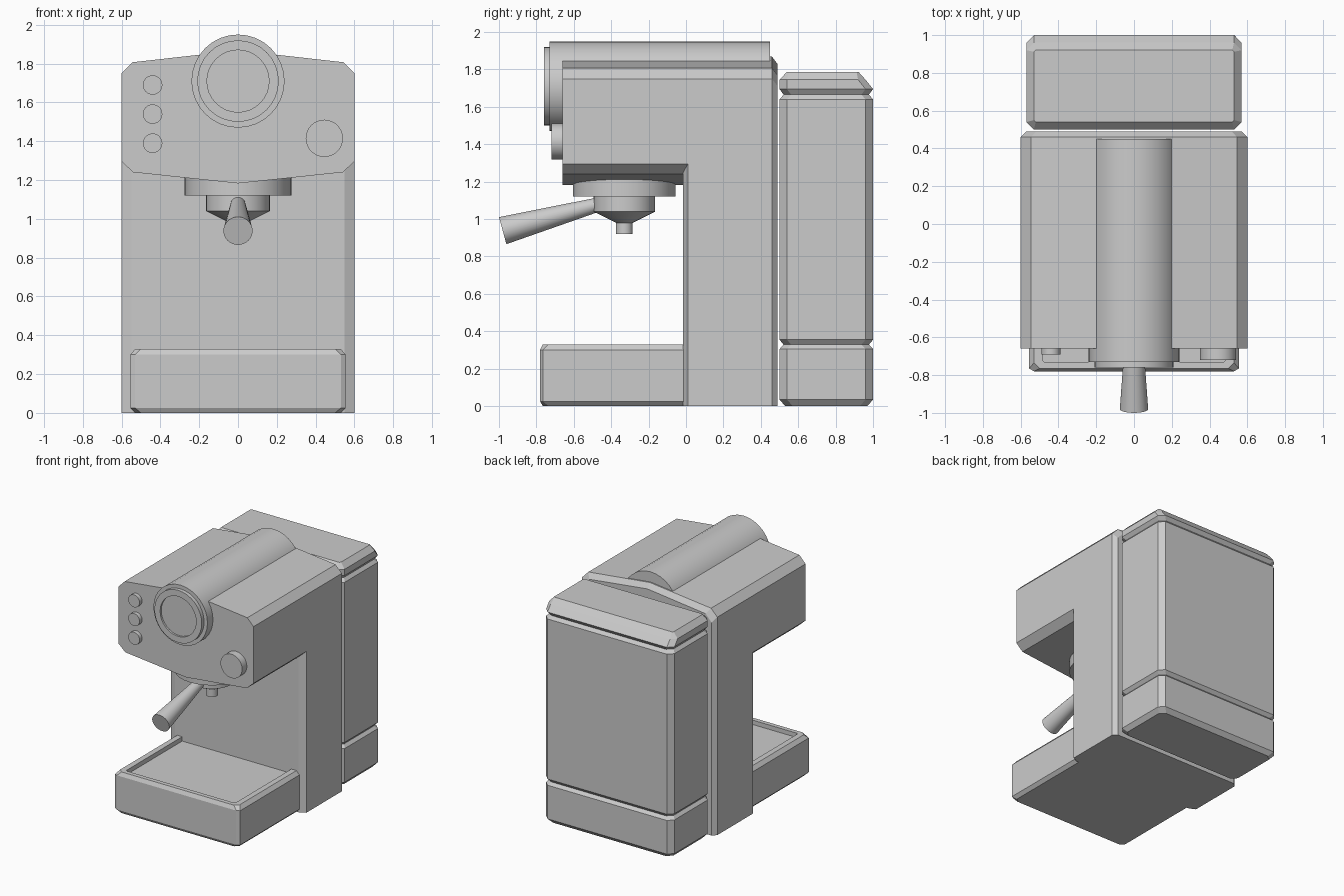
import bpy, bmesh
from math import pi, sin, cos, radians
from mathutils import Vector

if "Cube" in bpy.data.objects:
    bpy.data.objects.remove(bpy.data.objects["Cube"])


def loft(name, rings, smooth=False):
    """Skin equal-length point rings and cap both ends."""
    bm = bmesh.new()
    vr = [[bm.verts.new(p) for p in ring] for ring in rings]
    n = len(vr[0])
    for a, b in zip(vr, vr[1:]):
        for i in range(n):
            j = (i + 1) % n
            bm.faces.new((a[i], a[j], b[j], b[i]))
    bm.faces.new(vr[0][::-1])
    bm.faces.new(vr[-1])
    bmesh.ops.recalc_face_normals(bm, faces=bm.faces)
    me = bpy.data.meshes.new(name)
    bm.to_mesh(me)
    bm.free()
    ob = bpy.data.objects.new(name, me)
    bpy.context.collection.objects.link(ob)
    if smooth:
        bpy.ops.object.select_all(action='DESELECT')
        ob.select_set(True)
        bpy.context.view_layer.objects.active = ob
        bpy.ops.object.shade_smooth_by_angle(angle=radians(30))
    return ob


def rect(w, y0, y1, z, cx=0.03, cy=0.03):
    """Horizontal rectangle of half width w with chamfered corners."""
    half = [(w - cx, y0), (w, y0 + cy), (w, y1 - cy), (w - cx, y1)]
    return [(x, y, z) for x, y in half] + [(-x, y, z) for x, y in half[::-1]]


def turned(name, origin, axis, profile, segs=32):
    """Revolve (distance along axis, radius) pairs."""
    o, d = Vector(origin), Vector(axis).normalized()
    u = Vector((1, 0, 0)) if abs(d.x) < 0.5 else Vector((0, 0, 1))
    v = d.cross(u)
    return loft(name, [[o + d * t + (u * cos(2 * pi * i / segs) + v * sin(2 * pi * i / segs)) * r
                        for i in range(segs)] for t, r in profile], True)


# Column: small chamfers at front and back vertical edges
half = [(0.55, -0.015), (0.6, 0.01), (0.6, 0.46), (0.57, 0.49)]
foot = half + [(-x, y) for x, y in half[::-1]]
loft("column", [[(x, y, z) for x, y in foot] for z in (0, 1.295)])

# Head: front profile pushed backwards, back edge chamfered
right = [(0, 1.183), (0.54, 1.24), (0.6, 1.295), (0.6, 1.75), (0.545, 1.807), (0, 1.868)]
prof = right + [(-x, z) for x, z in right[-2:0:-1]]
loft("head", [[(x, -0.66, z) for x, z in prof],
              [(x, 0.46, z) for x, z in prof],
              [(x * 0.95, 0.49, z - (0.04 if z > 1.5 else 0)) for x, z in prof]])

# Boiler barrel with gauge bezel at the front
turned("barrel", (0, 0.45, 1.71), (0, -1, 0), [(0, 0.24), (1.18, 0.24)])
turned("gauge", (0, -0.72, 1.71), (0, -1, 0),
       [(0, 0.21), (0.04, 0.21), (0.04, 0.16), (0.025, 0.16)])

# Buttons and knob
for i in range(3):
    turned(f"button_{i + 1}", (-0.44, -0.65, 1.69 - 0.15 * i), (0, -1, 0), [(0, 0.05), (0.042, 0.05)])
turned("knob", (0.445, -0.65, 1.415), (0, -1, 0), [(0, 0.096), (0.07, 0.096)])

# Brew group, filter holder and handle
turned("brew_group", (0, -0.33, 1.22), (0, 0, -1), [(0, 0.275), (0.1, 0.275)])
turned("filter_holder", (0, -0.33, 1.13), (0, 0, -1),
       [(0, 0.165), (0.09, 0.165), (0.15, 0.045), (0.21, 0.045)])
turned("handle", (0, -0.46, 1.08), (0, -0.52, -0.142), [(0, 0.037), (0.539, 0.075)])

# Drip tray with shallow recess running back to the column
loft("drip_tray", [rect(0.53, -0.765, 0.08, 0), rect(0.555, -0.78, 0.08, 0.025, 0.025, 0.015),
                   rect(0.555, -0.78, 0.08, 0.3, 0.025, 0.015), rect(0.53, -0.765, 0.08, 0.33),
                   rect(0.485, -0.73, 0.05, 0.33, 0.01, 0.01), rect(0.485, -0.73, 0.05, 0.295, 0.01, 0.01)])

# Water tank: base, body and lid separated by grooves
tank = [(0, 0.03), (0.035, 0), (0.305, 0), (0.328, 0.022), (0.355, 0),
        (1.64, 0), (1.665, 0.022), (1.695, 0)]
loft("water_tank", [rect(0.57 - d, 0.5 + d, 1 - d, z, 0.04, 0.04) for z, d in tank]
     + [rect(0.57, 0.5, 0.96, 1.745, 0.04, 0.04), rect(0.53, 0.54, 0.922, 1.787, 0.01, 0.01)])
